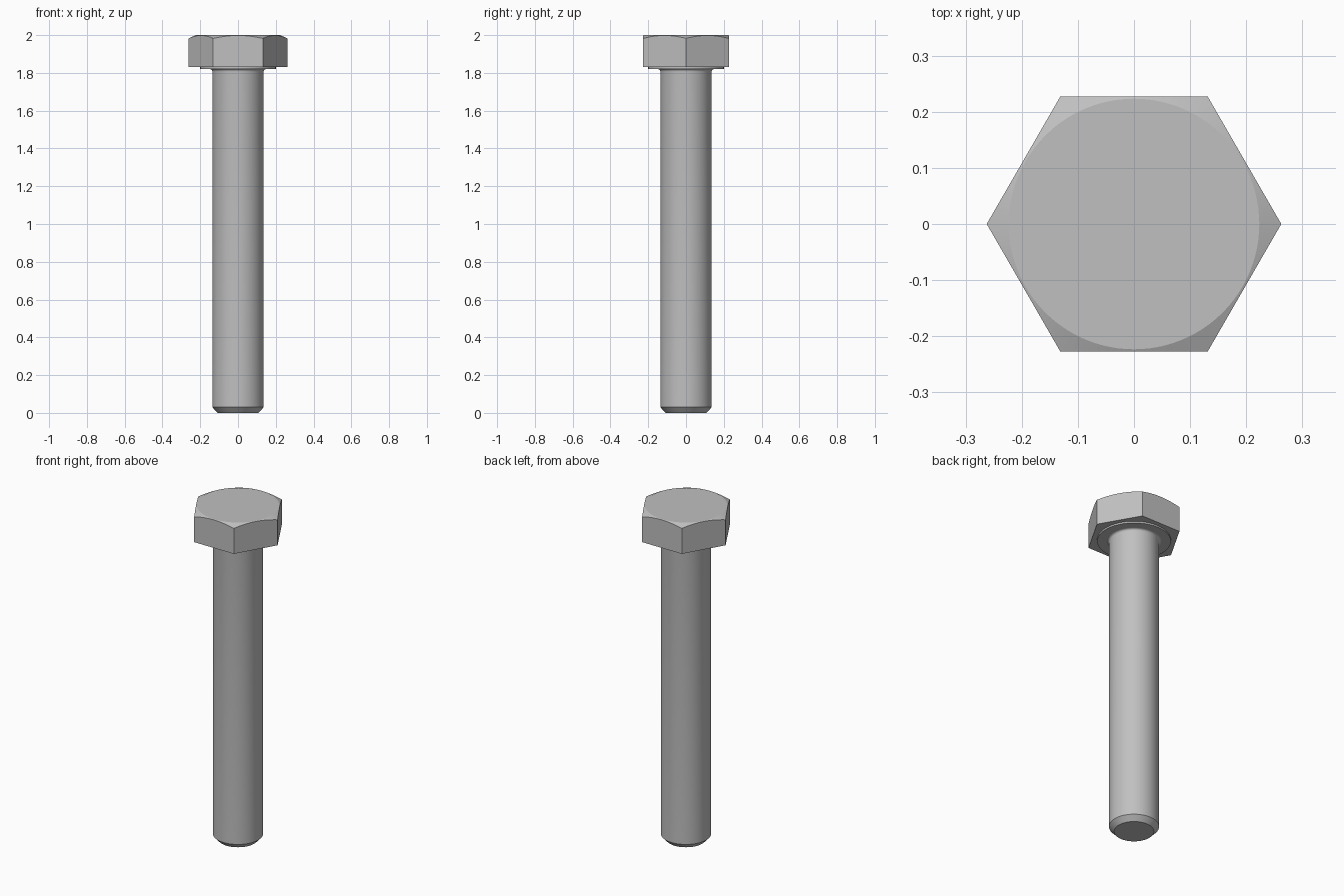
import bpy, bmesh, math

cube = bpy.data.objects.get("Cube")
if cube:
    bpy.data.objects.remove(cube, do_unlink=True)

SEGMENTS = 96
CORNER = 0.2625                                # hexagon centre to corner
FLAT = CORNER * math.cos(math.pi / 6)          # hexagon centre to flat
CROWN = FLAT - 0.004                           # radius of the flat top disc

steel = bpy.data.materials.new("steel grey")
steel.use_nodes = True
grey = (0.53, 0.53, 0.53, 1)
steel.diffuse_color = grey
steel.node_tree.nodes["Principled BSDF"].inputs["Base Color"].default_value = grey


def lathe(name, profile, sharp_angle):
    """Skin a capped solid from profile functions giving (radius, z) at an angle."""
    bm = bmesh.new()
    rings = []
    for point in profile:
        ring = []
        for i in range(SEGMENTS):
            a = math.tau * i / SEGMENTS
            r, z = point(a)
            ring.append(bm.verts.new((r * math.cos(a), r * math.sin(a), z)))
        rings.append(ring)
    for low, high in zip(rings, rings[1:]):
        for i in range(SEGMENTS):
            j = (i + 1) % SEGMENTS
            bm.faces.new((low[i], low[j], high[j], high[i]))
    bm.faces.new(rings[0][::-1])
    bm.faces.new(rings[-1])
    mesh = bpy.data.meshes.new(name)
    bm.to_mesh(mesh)
    bm.free()
    mesh.materials.append(steel)
    obj = bpy.data.objects.new(name, mesh)
    bpy.context.collection.objects.link(obj)
    bpy.ops.object.select_all(action="DESELECT")
    obj.select_set(True)
    bpy.context.view_layer.objects.active = obj
    bpy.ops.object.shade_smooth_by_angle(angle=math.radians(sharp_angle))
    return obj


def circle(r, z):
    return lambda a: (r, z)


def hexagon(a):
    """Distance from the centre to the hexagon's edge."""
    return FLAT / math.cos(a % (math.pi / 3) - math.pi / 6)


# Hexagonal head, its corners trimmed by a shallow cone
lathe("hex_head", [
    lambda a: (hexagon(a), 1.83),
    lambda a: (hexagon(a), 2 - (hexagon(a) - CROWN) * math.tan(math.radians(24))),
    circle(CROWN, 2),
], 15)

# Raised bearing face under the head
lathe("washer_face", [circle(0.2, 1.82), circle(0.2, 1.832)], 30)

# Plain shank with a chamfered tip and a small fillet at the head
SHANK, FILLET = 0.136, 0.013
fillet = [circle(SHANK + FILLET * (1 - math.cos(t)), 1.82 - FILLET * (1 - math.sin(t)))
          for t in (math.pi / 2 * k / 5 for k in range(6))]
lathe("shank", [circle(0.108, 0), circle(SHANK, 0.03)] + fillet, 30)
